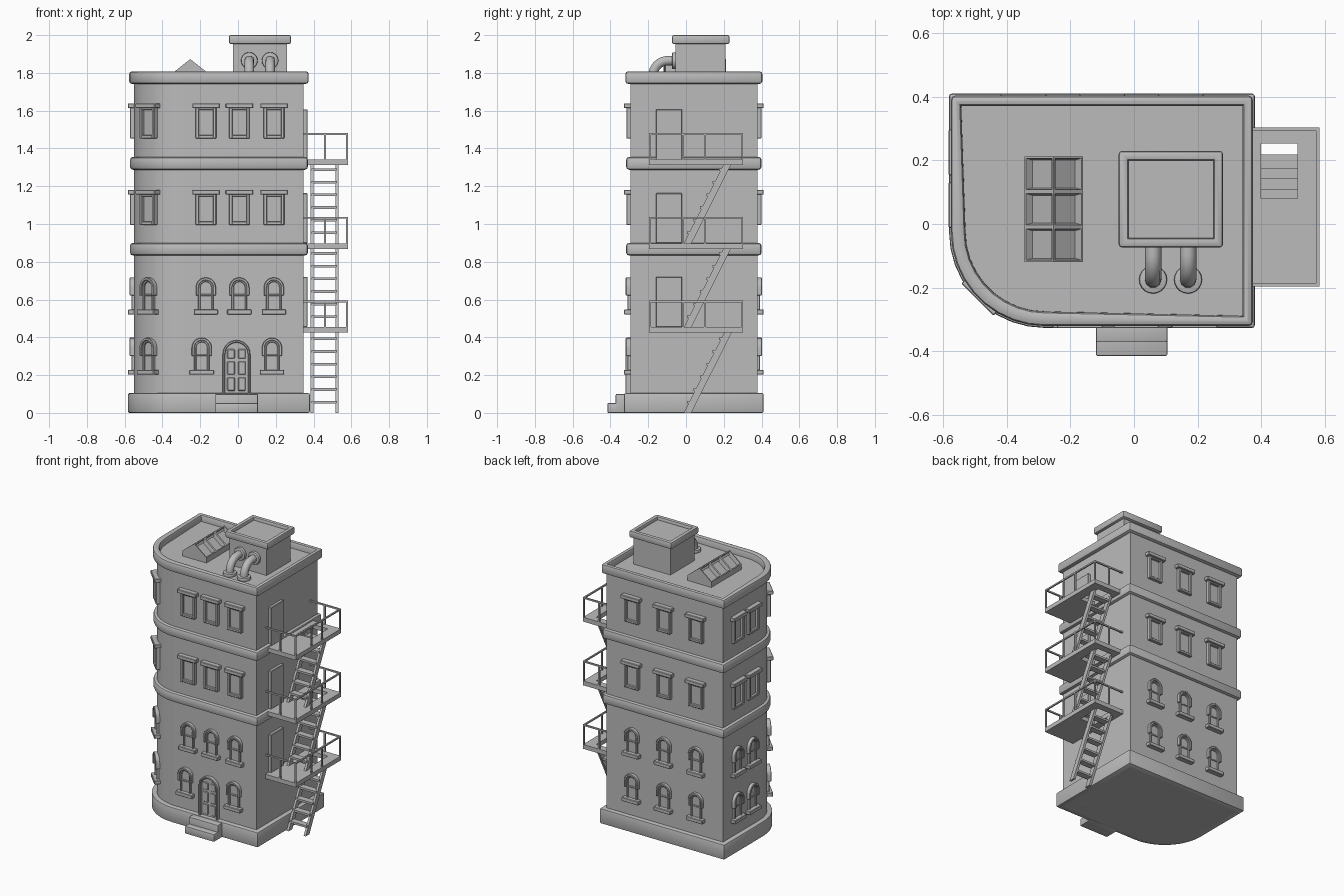
import bpy, bmesh
from math import sin, cos, pi, radians
from mathutils import Matrix, Vector

cube = bpy.data.objects.get("Cube")
if cube:
    bpy.data.objects.remove(cube, do_unlink=True)

GREY = (0.5, 0.5, 0.5, 1)
stone = bpy.data.materials.new("plain grey")
stone.use_nodes = True
stone.diffuse_color = GREY
stone.node_tree.nodes["Principled BSDF"].inputs["Base Color"].default_value = GREY


def link(name, data, matrix=None):
    ob = bpy.data.objects.new(name, data)
    bpy.context.collection.objects.link(ob)
    if matrix:
        ob.matrix_world = matrix
    return ob


def make_mesh(bm, name, bevel=0, segments=2):
    bmesh.ops.recalc_face_normals(bm, faces=bm.faces)
    if bevel:
        edges = [e for e in bm.edges if e.is_manifold and e.is_convex and e.calc_face_angle() > 0.6]
        bmesh.ops.bevel(bm, geom=edges, offset=bevel, segments=segments, profile=0.5,
                        affect='EDGES', clamp_overlap=True)
    me = bpy.data.meshes.new(name)
    bm.to_mesh(me)
    bm.free()
    me.materials.append(stone)
    me.shade_smooth()
    me.set_sharp_from_angle(angle=radians(35))
    return me


def prism(bm, pts, vec):
    """Closed polygon swept along a vector."""
    a = [bm.verts.new(p) for p in pts]
    b = [bm.verts.new(Vector(p) + Vector(vec)) for p in pts]
    n = len(a)
    bm.faces.new(a)
    top = bm.faces.new(b[::-1])
    for i in range(n):
        bm.faces.new((a[i], a[(i + 1) % n], b[(i + 1) % n], b[i]))
    return top


def box(bm, x0, x1, y0, y1, z0, z1):
    prism(bm, [(x0, y0, z0), (x1, y0, z0), (x1, y1, z0), (x0, y1, z0)], (0, 0, z1 - z0))


def footprint(d):
    """Building outline grown by d, with one rounded corner."""
    arc = [pi + pi / 2 * i / 9 for i in range(10)]
    pts = [(-0.28 + (0.27 + d) * cos(t), -0.025 + (0.27 + d) * sin(t)) for t in arc]
    return pts + [(0.348 + d, -0.295 - d), (0.348 + d, 0.378 + d), (-0.55 - d, 0.378 + d)]


def rect(x0, x1, y0, y1):
    return [(x0, y0), (x1, y0), (x1, y1), (x0, y1)]


def slab(name, outline, z0, z1, bevel=0, lip=0, drop=0):
    bm = bmesh.new()
    top = prism(bm, [(x, y, z0) for x, y in outline], (0, 0, z1 - z0))
    bmesh.ops.recalc_face_normals(bm, faces=bm.faces)
    if lip:
        bmesh.ops.inset_region(bm, faces=[top], thickness=lip)
        bmesh.ops.inset_individual(bm, faces=[top], thickness=0.001, depth=-drop)
    link(name, make_mesh(bm, name, bevel))


# Main body, plinth, floor bands, parapet and steps
slab("walls", footprint(0), 0.0, 1.755)
slab("plinth", footprint(0.032), 0, 0.105, 0.008)
slab("lower_band", footprint(0.022), 0.833, 0.9, 0.016)
slab("upper_band", footprint(0.022), 1.287, 1.355, 0.016)
slab("parapet", footprint(0.026), 1.742, 1.808, 0.014, 0.045, 0.045)
slab("upper_step", rect(-0.12, 0.105, -0.372, -0.3), 0, 0.1, 0.005)
slab("lower_step", rect(-0.12, 0.105, -0.415, -0.3), 0, 0.052, 0.005)

# Roof hut
slab("roof_hut", rect(-0.026, 0.26, -0.055, 0.208), 1.75, 1.96)
slab("roof_hut_cap", rect(-0.048, 0.28, -0.074, 0.23), 1.952, 2.0, 0.01, 0.042, 0.022)

# Bent vent pipes with flanges
for i, x in enumerate((0.06, 0.17)):
    cu = bpy.data.curves.new("vent_pipe", 'CURVE')
    cu.dimensions = '3D'
    cu.bevel_depth = 0.026
    cu.bevel_resolution = 3
    path = [(x, -0.04, 1.865)]
    path += [(x, -0.095 - 0.08 * sin(t), 1.785 + 0.08 * cos(t)) for t in [pi / 16 * k for k in range(9)]]
    path += [(x, -0.175, 1.755)]
    sp = cu.splines.new('POLY')
    sp.points.add(len(path) - 1)
    for p, co in zip(sp.points, path):
        p.co = (*co, 1)
    cu.materials.append(stone)
    link(f"vent_pipe_{i + 1}", cu)
    bm = bmesh.new()
    for m in (Matrix.Translation((x, -0.175, 1.772)),
              Matrix.Translation((x, -0.062, 1.865)) @ Matrix.Rotation(pi / 2, 4, 'X')):
        bmesh.ops.create_cone(bm, cap_ends=True, segments=20, radius1=0.044, radius2=0.044,
                              depth=0.024, matrix=m)
    link(f"vent_flanges_{i + 1}", make_mesh(bm, "vent_flanges", 0.006))

# Gabled skylight with three sunken panes on each slope
bm = bmesh.new()
prism(bm, [(-0.345, -0.12, 1.755), (-0.16, -0.12, 1.755), (-0.16, -0.12, 1.8),
           (-0.253, -0.12, 1.873), (-0.345, -0.12, 1.8)], (0, 0.333, 0))
for k in (1, 2):
    bmesh.ops.bisect_plane(bm, geom=bm.verts[:] + bm.edges[:] + bm.faces[:],
                           plane_co=(0, -0.12 + 0.111 * k, 0), plane_no=(0, 1, 0))
bmesh.ops.recalc_face_normals(bm, faces=bm.faces)
slopes = [f for f in bm.faces if 0.3 < f.normal.z < 0.95]
bmesh.ops.inset_individual(bm, faces=slopes, thickness=0.009)
bmesh.ops.inset_individual(bm, faces=slopes, thickness=0.008, depth=-0.026)
link("skylight", make_mesh(bm, "skylight"))


# Window and door meshes: local x across, z up, -y outward
def arch(hw, z0, spring, n=10):
    pts = [(hw * cos(pi * i / n), spring + hw * sin(pi * i / n)) for i in range(n + 1)]
    return [(hw, z0)] + pts + [(-hw, z0)]


def arch_ring(bm, outer, inner, z0, spring, depth):
    o, i = arch(outer, z0, spring), arch(inner, z0, spring)
    prism(bm, [(x, -depth, z) for x, z in o + i[::-1]], (0, depth + 0.02, 0))


def arch_plate(bm, hw, z0, spring, depth):
    prism(bm, [(x, -depth, z) for x, z in arch(hw, z0, spring)], (0, depth + 0.015, 0))


bm = bmesh.new()
box(bm, -0.064, 0.064, -0.033, 0.02, 0, 0.026)
arch_ring(bm, 0.053, 0.038, 0.1, 0.143, 0.024)
arch_ring(bm, 0.041, 0.029, 0.02, 0.143, 0.014)
arch_plate(bm, 0.032, 0.02, 0.143, 0.004)
box(bm, -0.03, 0.03, -0.01, 0.01, 0.098, 0.108)
arched_window = make_mesh(bm, "arched_window", 0.003, 1)

bm = bmesh.new()
box(bm, -0.072, 0.072, -0.033, 0.02, 0.16, 0.186)
for s in (-1, 1):
    box(bm, min(s * 0.055, s * 0.037), max(s * 0.055, s * 0.037), -0.021, 0.02, 0, 0.165)
box(bm, -0.04, 0.04, -0.021, 0.02, 0, 0.018)
box(bm, -0.04, 0.04, -0.021, 0.02, 0.15, 0.165)
box(bm, -0.04, 0.04, -0.004, 0.015, 0.01, 0.16)
square_window = make_mesh(bm, "square_window", 0.003, 1)

bm = bmesh.new()
arch_ring(bm, 0.073, 0.06, 0, 0.21, 0.026)
arch_plate(bm, 0.063, 0, 0.21, 0.006)
for s in (-1, 1):
    for z0, z1 in ((0.015, 0.085), (0.1, 0.17), (0.185, 0.235)):
        box(bm, s * 0.029 - 0.02, s * 0.029 + 0.02, -0.012, 0, z0, z1)
link("front_door", make_mesh(bm, "front_door", 0.003, 1), Matrix.Translation((-0.008, -0.295, 0.102)))

# Window rows on the front, back, left wall and rounded corner
corner = 0.268 * cos(pi / 4)
around = [("corner", -0.28 - corner, -0.025 - corner, -45)]
around += [("side", -0.55, y, -90) for y in (0.06, 0.225)]
around += [("back", x, 0.378, 180) for x in (-0.348, -0.1, 0.147)]
upper_front = [("front", x, -0.295, 0) for x in (-0.17, 0.007, 0.19)]
lower_front = [("front", x, -0.295, 0) for x in (-0.192, 0.18)]
rows = [(arched_window, 0.202, lower_front), (arched_window, 0.521, upper_front),
        (square_window, 0.995, upper_front), (square_window, 1.453, upper_front)]
for level, (mesh, z, front) in enumerate(rows):
    for i, (side, x, y, turn) in enumerate(front + around):
        m = Matrix.Translation((x, y, z)) @ Matrix.Rotation(radians(turn), 4, 'Z')
        link(f"{side}_window_{level + 1}_{i + 1}", mesh, m)

# Fire escape: one storey mesh repeated three times
X0, X1, Y0, Y1 = 0.34, 0.583, -0.196, 0.303
bm = bmesh.new()
box(bm, X0, 0.4, Y0, Y1, -0.03, 0)
box(bm, 0.515, X1, Y0, Y1, -0.03, 0)
box(bm, 0.4, 0.515, Y0, 0.08, -0.03, 0)
box(bm, 0.4, 0.515, 0.254, Y1, -0.03, 0)
R, H = 0.01, 0.14
box(bm, X1 - R, X1, Y0, Y1, H - R, H)
for y in (Y0, Y1 - R):
    box(bm, X0, X1, y, y + R, H - R, H)
    box(bm, 0.455, 0.455 + R, y, y + R, 0, H)
for y in (Y0, -0.02, 0.095, Y1 - R):
    box(bm, X1 - R, X1, y, y + R, 0, H)
platform = make_mesh(bm, "escape_platform")

bm = bmesh.new()
for x in (0.383, 0.515):
    prism(bm, [(x, -0.012, 0), (x, 0.028, 0), (x, 0.242, 0.425), (x, 0.202, 0.425)], (0.016, 0, 0))
for k in range(6):
    z = 0.05 + 0.067 * k
    y = z * 0.504 + 0.003
    box(bm, 0.39, 0.525, y - 0.022, y + 0.022, z, z + 0.014)
stairs = make_mesh(bm, "escape_stairs")

bm = bmesh.new()
box(bm, 0.34, 0.368, -0.16, -0.02, 0, 0.265)
side_door = make_mesh(bm, "side_door", 0.003, 1)

for i, z in enumerate((0.455, 0.898, 1.342)):
    at = Matrix.Translation((0, 0, z))
    link(f"escape_platform_{i + 1}", platform, at)
    link(f"side_door_{i + 1}", side_door, at)
    link(f"escape_stairs_{i + 1}", stairs, Matrix.Translation((0, 0, z - 0.455 if i == 0 else z - 0.446)))
